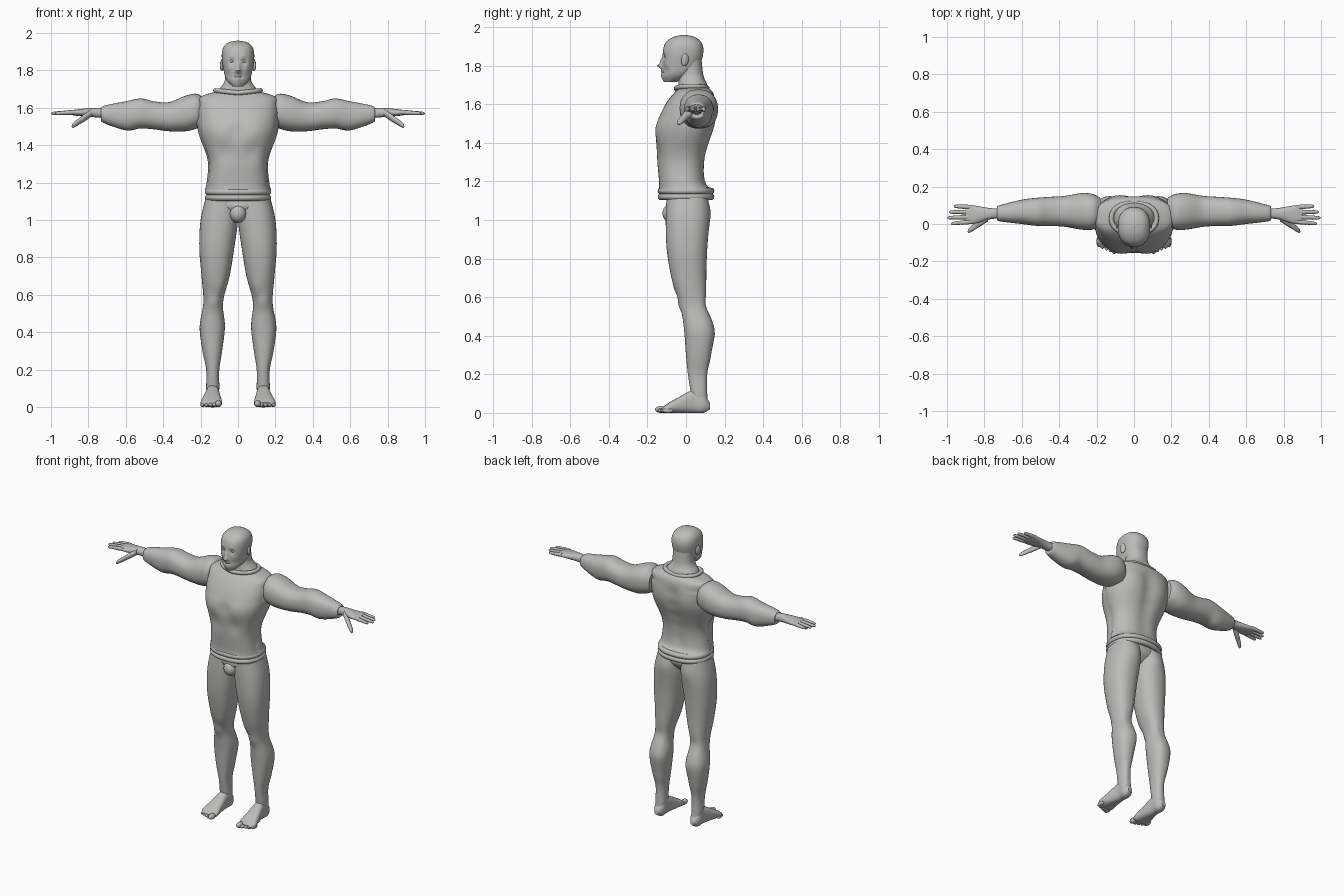
import bpy, bmesh, math
from mathutils import Vector

start_cube = bpy.data.objects.get("Cube")
if start_cube:
    bpy.data.objects.remove(start_cube, do_unlink=True)

clay = bpy.data.materials.new("warm grey clay")
clay.use_nodes = True
clay.diffuse_color = (.5, .5, .49, 1)
clay.node_tree.nodes["Principled BSDF"].inputs["Base Color"].default_value = clay.diffuse_color


def finish(obj, name, mirrored=False):
    """Name, colour and smooth a part, and mirror it across the body if asked."""
    obj.name = name
    obj.data.materials.append(clay)
    bpy.ops.object.select_all(action="DESELECT")
    obj.select_set(True)
    bpy.context.view_layer.objects.active = obj
    bpy.ops.object.shade_smooth_by_angle(angle=math.radians(50))
    if mirrored:
        mirror = obj.modifiers.new("mirror", "MIRROR")
        mirror.use_mirror_merge = False
    return obj


def spline(rows, steps=6):
    """Smooth the rows of a profile with a Catmull-Rom spline."""
    result = []
    for index, (first, second) in enumerate(zip(rows, rows[1:])):
        before = rows[max(index - 1, 0)]
        after = rows[min(index + 2, len(rows) - 1)]
        for step in range(steps):
            t = step / steps
            result.append([
                b + t * (c - a) / 2 + t * t * (a - 2.5 * b + 2 * c - d / 2)
                + t ** 3 * (d - a + 3 * (b - c)) / 2
                for a, b, c, d in zip(before, first, second, after)])
    return result + [rows[-1]]


def superellipse(angle, power):
    return [math.copysign(abs(value) ** (2 / power), value)
            for value in (math.cos(angle), math.sin(angle))]


def sculpt(vert, bumps):
    """Push a vertex along y near each bump, alike on the left and right."""
    base = Vector((abs(vert.co.x), vert.co.y, vert.co.z))
    for x, y, z, radius, push in bumps:
        distance = (base - Vector((x, y, z))).length
        vert.co.y += push * math.exp(-(distance / radius) ** 2)


def loft(name, axis, rows, power=2.3, mirrored=False, bumps=(), sides=48):
    """Skin rows of (position on axis, low u, high u, low v, high v)."""
    along = "xyz".index(axis)
    across, up = [i for i in range(3) if i != along]
    bm = bmesh.new()
    rings = []
    for position, u_low, u_high, v_low, v_high in spline(rows):
        ring = []
        for side in range(sides):
            c, s = superellipse(math.tau * side / sides, power)
            point = Vector()
            point[along] = position
            point[across] = (u_low + u_high + c * (u_high - u_low)) / 2
            point[up] = (v_low + v_high + s * (v_high - v_low)) / 2
            ring.append(bm.verts.new(point))
        rings.append(ring)
    for lower, upper in zip(rings, rings[1:]):
        for i in range(sides):
            bm.faces.new((lower[i - 1], lower[i], upper[i], upper[i - 1]))
    bm.faces.new(rings[0])
    bm.faces.new(rings[-1])
    for vert in bm.verts:
        sculpt(vert, bumps)
    bmesh.ops.remove_doubles(bm, verts=bm.verts, dist=.0002)
    bmesh.ops.recalc_face_normals(bm, faces=bm.faces)
    mesh = bpy.data.meshes.new(name)
    bm.to_mesh(mesh)
    bm.free()
    obj = bpy.data.objects.new(name, mesh)
    bpy.context.collection.objects.link(obj)
    return finish(obj, name, mirrored)


def level(rows):
    """Expand rows of (height, half width, front, back) for a centred part."""
    return [(height, -width, width, front, back) for height, width, front, back in rows]


def ball(name, place, size, turn=(0, 0, 0), mirrored=False):
    bpy.ops.mesh.primitive_uv_sphere_add(segments=24, ring_count=16, radius=1)
    obj = bpy.context.object
    obj.scale, obj.rotation_euler, obj.location = size, turn, place
    bpy.ops.object.transform_apply(location=True, rotation=True, scale=True)
    return finish(obj, name, mirrored)


# Shirt with chest, shoulder blades and a groove along the spine
chest = [(.09, -.15, 1.47, .07, -.01), (.07, -.15, 1.36, .05, .01), (0, -.15, 1.47, .04, .01)]
blades = [(.1, .14, 1.53, .07, .01)]
spine = [(0, .13, 1.25 + .08 * step, .04, -.014) for step in range(5)]
shirt = loft("shirt_body", "z", level([
    (1.16, .17, -.14, .13), (1.2, .16, -.14, .1), (1.32, .155, -.15, .1),
    (1.46, .2, -.155, .14), (1.54, .21, -.135, .15), (1.61, .21, -.1, .15),
    (1.66, .2, -.06, .14), (1.69, .1, -.03, .11)]),
    power=2.5, sides=72, bumps=chest + blades + spine)

# The back panel overlaps the front one at the side seam
for vert in shirt.data.vertices:
    if vert.co.y > -.02 and vert.co.z < 1.6:
        vert.co.x *= 1.05

# Rolled hem of two bands and a sloping collar
def roll(name, height, width, depth, thickness, back):
    bpy.ops.mesh.primitive_torus_add(major_segments=64, minor_segments=12,
                                     major_radius=1, minor_radius=.1)
    obj = bpy.context.object
    for vert in obj.data.vertices:
        angle = math.atan2(vert.co.y, vert.co.x)
        offset = (math.hypot(vert.co.x, vert.co.y) - 1) * thickness * 10
        c, s = superellipse(angle, 2.3)
        vert.co = (c * (width + offset), back + s * (depth + offset),
                   height + vert.co.z * thickness * 10)
    return finish(obj, name)


roll("upper_hem_roll", 1.15, .16, .13, .017, 0)
roll("lower_hem_roll", 1.12, .16, .13, .017, 0)
collar = roll("collar", 1.68, .12, .08, .013, .03)
for vert in collar.data.vertices:
    vert.co.z += abs(vert.co.x) * .1

# Neck
loft("neck", "z", level([
    (1.66, .13, -.05, .12), (1.7, .1, -.04, .11), (1.75, .07, -.04, .09), (1.84, .07, -.04, .08)]))

# Head with sculpted face
eye_x, eye_z, face_y = .033, 1.85, -.12
sockets = [(eye_x, face_y, eye_z, .015, .013), (eye_x, face_y, eye_z + .02, .015, -.005)]
cheeks = [(.05, -.1, 1.81, .02, -.004), (.045, -.1, 1.77, .02, .006)]
nose = [(0, face_y, 1.8, .012, -.027), (.01, face_y, 1.795, .01, -.01),
        (0, face_y, 1.825, .013, -.014)]
lips = [(0, face_y, height, .014, -.008) for height in (1.755, 1.773)]
mouth_line = [(x, face_y, 1.764, .006, .006) for x in (0, .01, .02)]
chin = [(0, face_y, 1.73, .02, -.008)]
loft("head", "z", level([
    (1.715, .03, -.11, -.05), (1.75, .062, face_y, .02), (1.8, .077, face_y, .07),
    (1.87, .087, face_y, .09), (1.92, .08, -.105, .08), (1.95, .05, -.06, .04),
    (1.96, 0, -.01, -.01)]), sides=112,
    bumps=sockets + cheeks + nose + lips + mouth_line + chin)
ball("eyes", (eye_x, -.1, eye_z), (.013, .012, .009), mirrored=True)
ball("ears", (.085, -.005, 1.83), (.01, .02, .033), turn=(-.15, 0, .35), mirrored=True)

# Sleeves with shoulder, upper arm and forearm muscles
loft("sleeves", "x", [
    (.18, 0, .14, 1.51, 1.65), (.22, -.03, .16, 1.49, 1.675), (.28, -.03, .165, 1.475, 1.665),
    (.37, -.015, .15, 1.475, 1.63), (.45, -.01, .145, 1.485, 1.635),
    (.52, -.01, .14, 1.49, 1.65), (.6, 0, .13, 1.48, 1.635),
    (.72, .015, .1, 1.52, 1.61), (.73, .03, .09, 1.54, 1.59)], mirrored=True)

# Palms
loft("palms", "x", [
    (.71, .03, .085, 1.545, 1.595), (.77, .025, .085, 1.55, 1.6),
    (.86, 0, .1, 1.557, 1.592), (.9, .01, .1, 1.565, 1.585)], mirrored=True)


def digit(name, root, tip, thickness):
    """A tapering finger from root to tip, with a slight knuckle in the middle."""
    rows = []
    for part, fullness in ((0, 1), (.4, 1), (.5, .9), (.9, .7), (1, 0)):
        x, y, z = Vector(root).lerp(Vector(tip), part)
        size = thickness * fullness
        rows.append((x, y - size, y + size, z - size, z + size))
    loft(name, "x", rows, power=2, mirrored=True, sides=16)


# Fingers fan out from the edge of the palm
reaches = {"index": .98, "middle": 1, "ring": .99, "little": .965}
for place, (name, reach) in enumerate(reaches.items()):
    digit(name + "_fingers", (.87, .012 + .026 * place, 1.577),
          (reach, .002 + .031 * place, 1.57), .012)
digit("thumbs", (.78, .035, 1.575), (.89, -.04, 1.5), .02)

# Hips and groin
loft("hips", "z", level([
    (1, .01, -.05, .04), (1.06, .12, -.1, .1), (1.1, .16, -.1, .11), (1.13, .16, -.1, .11)]))
ball("groin", (0, -.075, 1.035), (.045, .047, .05))

# Legs with buttocks, kneecaps, knee hollows and calves
buttocks = [(.08, .12, 1.04, .055, .01)]
knees = [(.13, -.025, .56, .03, -.01), (.09, -.05, .64, .04, -.007), (.13, .1, .56, .04, -.01)]
calves = [(.1, .14, .42, .05, .006)]
loft("legs", "z", [
    (.05, .105, .165, .03, .115), (.1, .1, .17, .025, .11), (.2, .1, .17, .01, .11),
    (.3, .085, .19, 0, .13), (.43, .07, .205, -.01, .145), (.56, .08, .185, -.03, .11),
    (.7, .045, .195, -.075, .105), (.85, .02, .207, -.1, .11),
    (1, 0, .2, -.105, .12), (1.13, 0, .17, -.1, .11)],
    mirrored=True, bumps=buttocks + knees + calves)

# Feet
loft("feet", "y", [
    (.125, .12, .15, .02, .05), (.09, .1, .17, 0, .1), (.04, .1, .17, 0, .12),
    (-.05, .09, .19, 0, .075), (-.1, .085, .2, 0, .045), (-.125, .1, .18, .01, .025)],
    power=2.5, mirrored=True)

# Toes, stepping back from the big one
for place, name in enumerate(("big", "second", "third", "fourth", "small")):
    size = .012 if place else .018
    ball(name + "_toes", (.105 + .021 * place, -.13 + .009 * place, size),
         (size, .03, size), mirrored=True)
